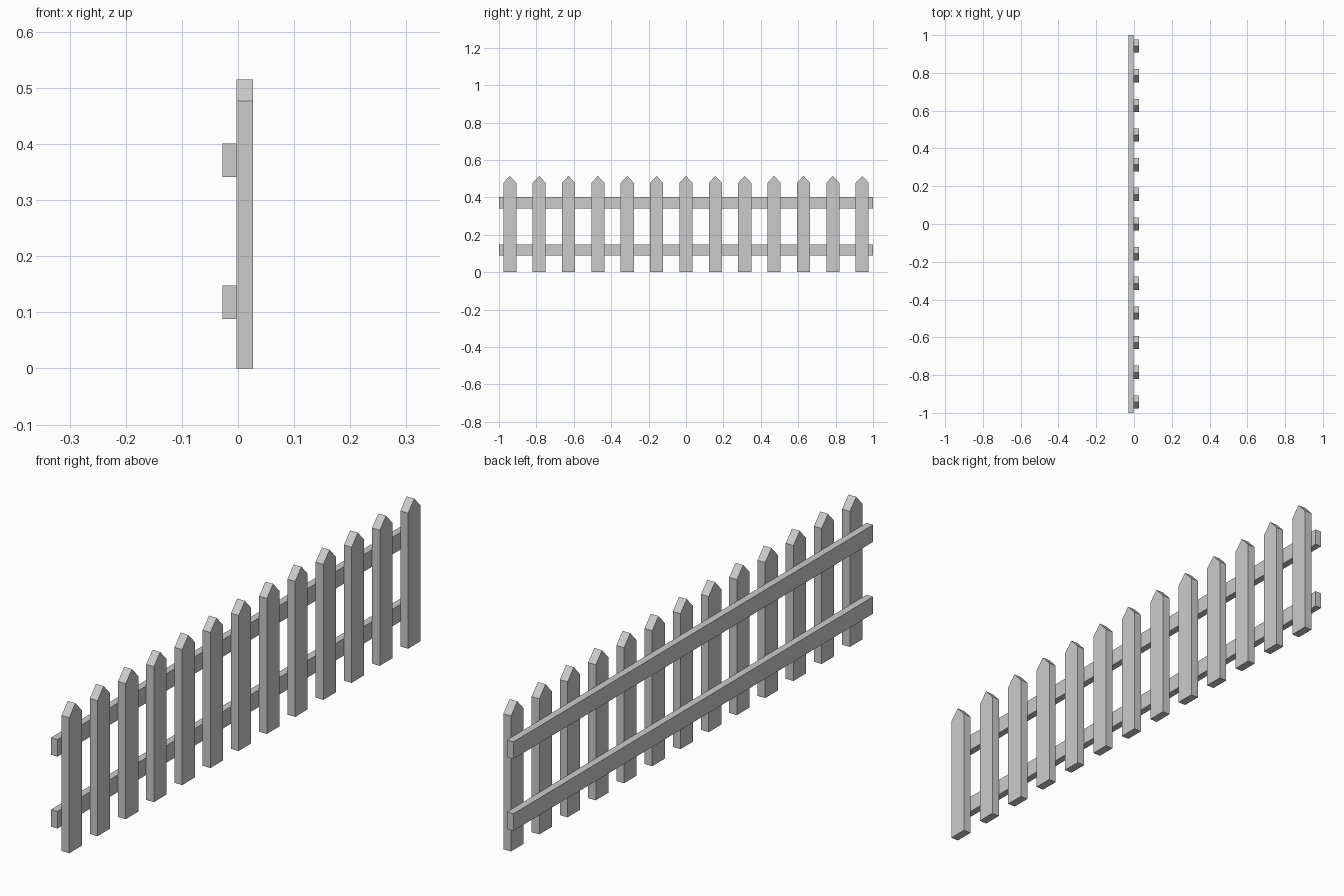
import bpy
import bmesh

if "Cube" in bpy.data.objects:
    bpy.data.objects.remove(bpy.data.objects["Cube"])

PICKETS = 13
SPACING = 0.157
X_BACK, X_JOIN, X_FRONT = -0.028, -0.003, 0.027


def extrude_profile(name, profile, x0, x1):
    """Make a solid from a (y, z) outline, extruded from x0 to x1."""
    bm = bmesh.new()
    face = bm.faces.new([bm.verts.new((x0, y, z)) for y, z in profile])
    result = bmesh.ops.extrude_face_region(bm, geom=[face])
    verts = [v for v in result["geom"] if isinstance(v, bmesh.types.BMVert)]
    bmesh.ops.translate(bm, verts=verts, vec=(x1 - x0, 0, 0))
    bmesh.ops.recalc_face_normals(bm, faces=bm.faces)
    mesh = bpy.data.meshes.new(name)
    bm.to_mesh(mesh)
    bm.free()
    obj = bpy.data.objects.new(name, mesh)
    bpy.context.collection.objects.link(obj)
    return obj


# Pointed pickets, sharing one mesh
half = 0.035
outline = [(-half, 0), (half, 0), (half, 0.477), (0, 0.515), (-half, 0.477)]
first = extrude_profile("picket_1", outline, X_JOIN, X_FRONT)
for i in range(PICKETS):
    picket = first
    if i > 0:
        picket = bpy.data.objects.new(f"picket_{i + 1}", first.data)
        bpy.context.collection.objects.link(picket)
    picket.location.y = (i - (PICKETS - 1) / 2) * SPACING

# Horizontal rails behind the pickets
for name, z0, z1 in (("lower_rail", 0.088, 0.148), ("upper_rail", 0.341, 0.401)):
    extrude_profile(name, [(-1, z0), (1, z0), (1, z1), (-1, z1)], X_BACK, X_JOIN)
